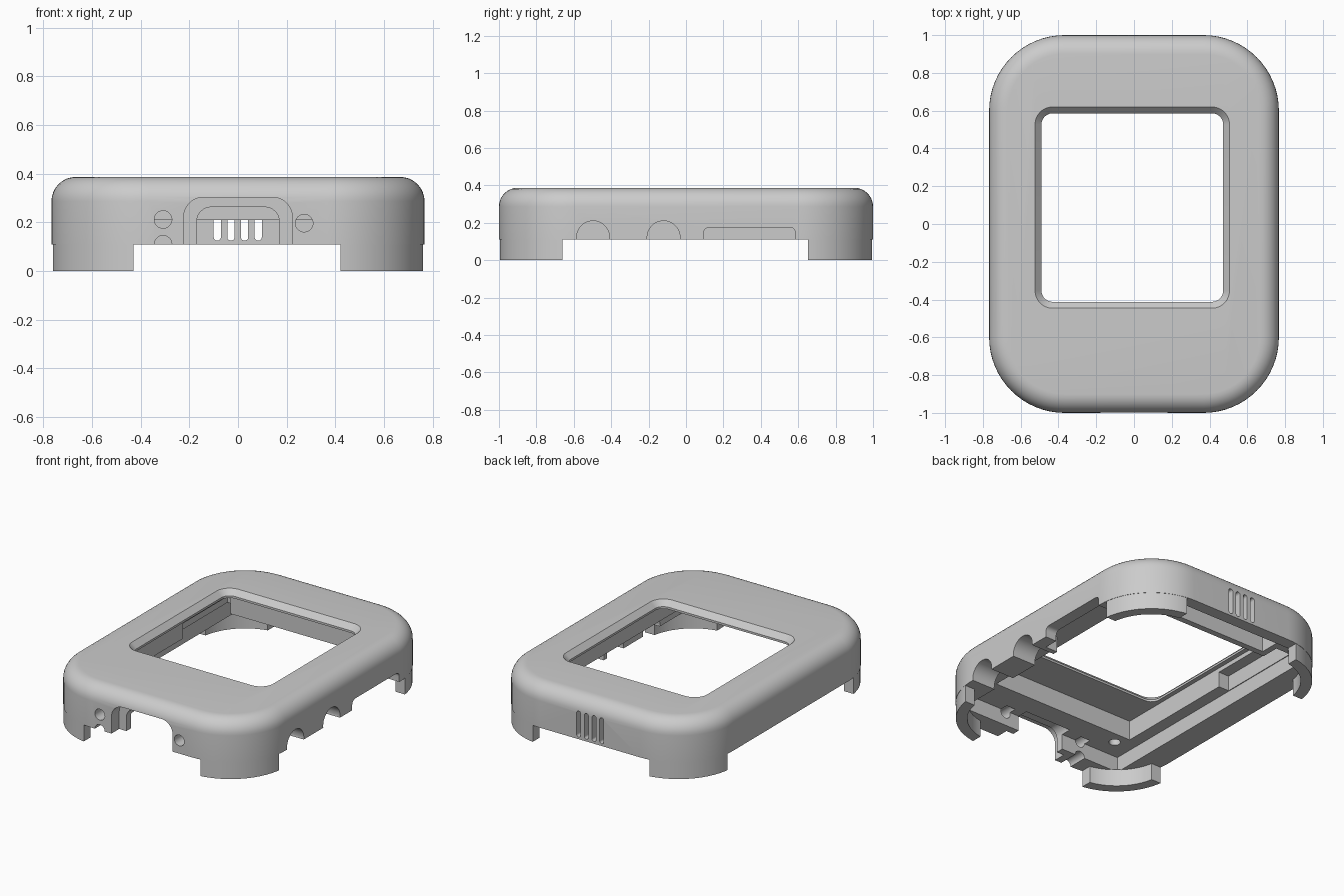
import bpy, bmesh, math

cube = bpy.data.objects.get("Cube")
if cube:
    bpy.data.objects.remove(cube, do_unlink=True)

grey = bpy.data.materials.new("matte_grey")
GREY = (0.6, 0.6, 0.6, 1)
grey.use_nodes = True
grey.diffuse_color = GREY
grey.node_tree.nodes["Principled BSDF"].inputs["Base Color"].default_value = GREY


def prism(name, u, v, rings, r=0.0, axis="z", seg=12):
    """Rounded rectangle over spans u and v, lofted through (inset, height) rings."""
    bm = bmesh.new()
    loops = []
    for inset, w in rings:
        rad = max(r - inset, 0) if r else 0
        n = seg if r else 0
        loop = []
        for q, (sx, sy) in enumerate(((1, 1), (0, 1), (0, 0), (1, 0))):
            cx = u[sx] + (1 - 2 * sx) * (inset + rad)
            cy = v[sy] + (1 - 2 * sy) * (inset + rad)
            for i in range(n + 1):
                a = math.pi / 2 * (q + (i / n if n else 0))
                p, t = cx + rad * math.cos(a), cy + rad * math.sin(a)
                co = {"z": (p, t, w), "y": (p, w, t), "x": (w, p, t)}[axis]
                loop.append(bm.verts.new(co))
        loops.append(loop)
    for a, b in zip(loops, loops[1:]):
        for i in range(len(a)):
            j = (i + 1) % len(a)
            bm.faces.new((a[i], a[j], b[j], b[i]))
    bm.faces.new(loops[0])
    bm.faces.new(loops[-1])
    bmesh.ops.remove_doubles(bm, verts=bm.verts, dist=1e-5)
    bmesh.ops.recalc_face_normals(bm, faces=bm.faces)
    me = bpy.data.meshes.new(name)
    bm.to_mesh(me)
    bm.free()
    me.materials.append(grey)
    ob = bpy.data.objects.new(name, me)
    bpy.context.collection.objects.link(ob)
    return ob


def box(name, x, y, z):
    return prism(name, x, y, [(0, z[0]), (0, z[1])])


def hole(name, c, z, rad, span, axis):
    """Round cutter along an axis."""
    return prism(name, (c - rad, c + rad), (z - rad, z + rad),
                 [(0, span[0]), (0, span[1])], rad * 0.999, axis, 8)


def finish(ob, cutters):
    """Subtract the cutters in order, bake the result and drop the helpers."""
    for other in cutters:
        m = ob.modifiers.new(other.name, "BOOLEAN")
        m.operation, m.solver, m.object = "DIFFERENCE", "EXACT", other
        other.hide_render = True
    bpy.context.view_layer.update()
    deps = bpy.context.evaluated_depsgraph_get()
    baked = bpy.data.meshes.new_from_object(ob.evaluated_get(deps))
    ob.modifiers.clear()
    ob.data = baked
    for other in cutters:
        bpy.data.objects.remove(other, do_unlink=True)
    bpy.ops.object.select_all(action="DESELECT")
    ob.select_set(True)
    bpy.context.view_layer.objects.active = ob
    bpy.ops.object.shade_smooth_by_angle(angle=math.radians(30))


W, L, TOP, RIM, LEDGE, CORNER = 0.767, 1.0, 0.387, 0.11, 0.21, 0.4
WALL = 0.08

# Outer case with a rounded top edge
fillet = 0.1
rings = [(0, RIM)]
for i in range(9):
    a = math.pi / 2 * i / 8
    rings.append((fillet * (1 - math.cos(a)), TOP - fillet + fillet * math.sin(a)))
case = prism("case", (-W, W), (-L, L), rings, CORNER, seg=16)

# Hollow underside: square-cornered cavity, thicker on the left and front
cuts = [
    box("cavity", (-0.6, 0.6), (-0.87, 0.89), (0, LEDGE)),
    box("slot_recess", (0.55, W - WALL), (0.0, 0.65), (0, LEDGE)),
]

# Screen pocket, rear vent pocket and left side pocket
cuts += [
    box("screen_pocket", (-0.52, 0.52), (-0.66, 0.62), (0.15, 0.338)),
    box("vent_pocket", (-0.45, 0.45), (0.66, L - WALL), (0.0, 0.31)),
    box("side_pocket", (-0.595, -0.49), (0.17, 0.74), (0.15, 0.31)),
]

# Window with a chamfered upper lip
cuts.append(prism("window", (-0.49, 0.472), (-0.412, 0.586),
                  [(0, 0.05), (0, 0.352), (-0.034, TOP), (-0.034, 0.5)], 0.06))

# Side ports: two round notches and one long slot
for y in (-0.497, -0.12):
    cuts.append(hole("round_port", y, 0.122, 0.088, (0.5, 0.9), "x"))
cuts.append(prism("slot_port", (0.095, 0.585), (-0.1, 0.176),
                  [(0, 0.5), (0, 0.9)], 0.03, "x", 6))

# Front connector opening, stepped in depth
for half, top, depth, r in ((0.223, 0.303, -0.92, 0.08), (0.17, 0.263, -0.8, 0.06)):
    cuts.append(prism("connector_opening", (-half, half), (-0.2, top),
                      [(0, -1.1), (0, depth)], r, "y", 8))

# Small front holes and the half hole on the rim
for x, z in ((-0.308, 0.212), (0.272, 0.197), (-0.308, RIM)):
    cuts.append(hole("front_hole", x, z, 0.036, (-1.1, -0.82), "y"))

# Screw holes in the front ledge
for x in (-0.47, 0.53):
    cuts.append(hole("screw_hole", x, -0.74, 0.035, (0.1, 0.3), "z"))

# Four rear vents
for x in (-0.085, -0.029, 0.027, 0.083):
    cuts.append(prism("vent", (x - 0.015, x + 0.015), (0.125, 0.295),
                      [(0, 0.88), (0, 1.1)], 0.0149, "y", 6))
finish(case, cuts)

# Four corner tabs left over from a thin lower ring
g, t = 0.002, 0.07
tabs = prism("corner_tabs", (-W + g, W - g), (-L + g, L - g),
             [(0, 0), (0, RIM + 0.002)], CORNER - g, seg=16)
finish(tabs, [
    prism("tab_inside", (-W + t, W - t), (-L + t, L - t),
          [(0, -0.1), (0, 0.3)], CORNER - t, seg=16),
    box("gap_front_back", (-0.43, 0.422), (-1.2, 1.2), (-0.1, 0.3)),
    box("gap_sides", (-1.2, 1.2), (-0.66, 0.652), (-0.1, 0.3)),
])
